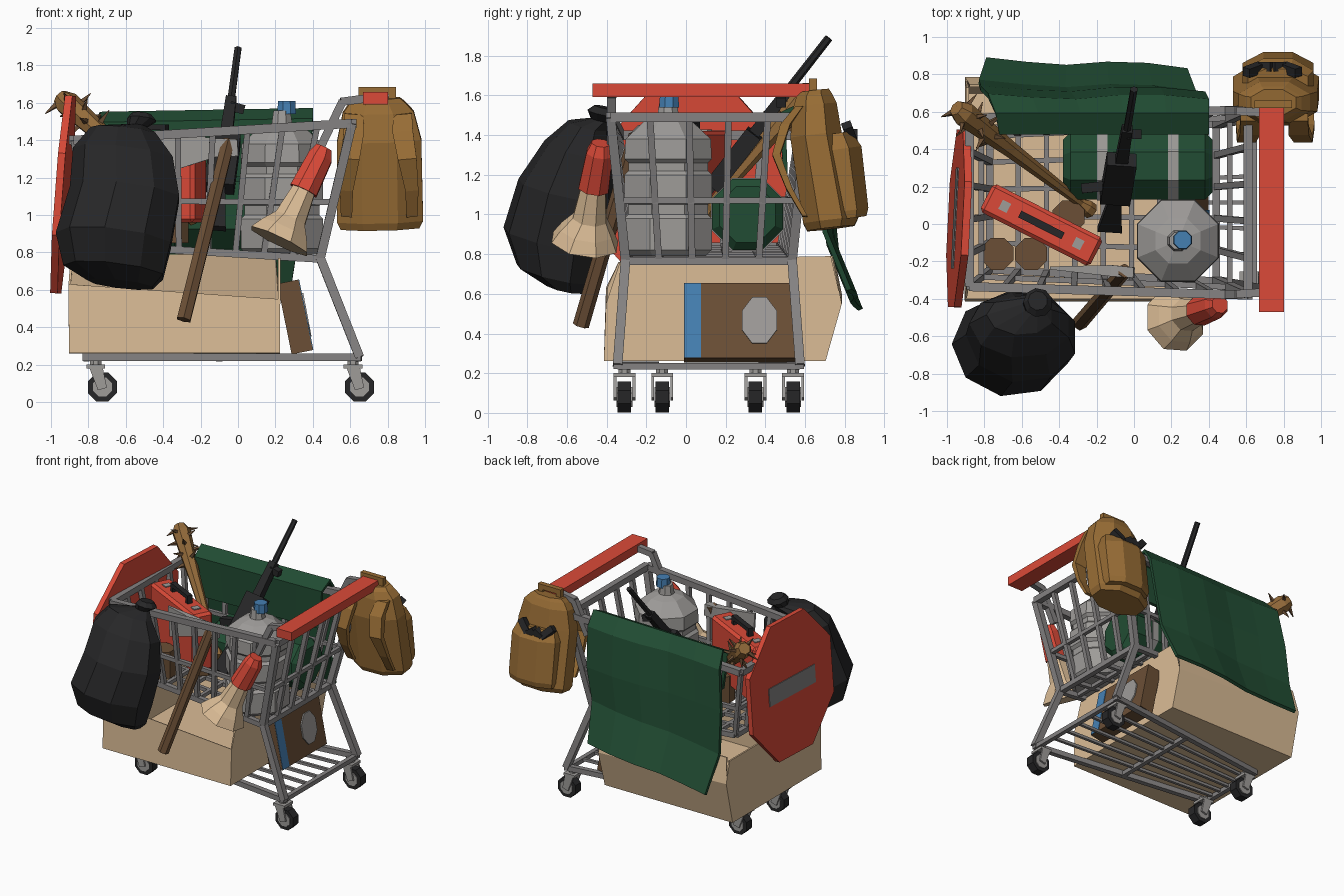
import bpy, bmesh, math, random
from mathutils import Vector as V, Matrix, Euler

if "Cube" in bpy.data.objects:
    bpy.data.objects.remove(bpy.data.objects["Cube"])
random.seed(3)
CY = 0.115  # cart centre line

def lin(c):
    return c / 12.92 if c < 0.04 else ((c + 0.055) / 1.055) ** 2.4
MATS = {}
for n, c in dict(red=(.86, .29, .22), black=(.15, .15, .155), ochre=(.60, .43, .21), green=(.13, .30, .20),
                 tan=(.86, .74, .59), brown=(.42, .31, .21), blue=(.27, .50, .70), bat=(.58, .42, .23),
                 steel=(.52, .51, .51), pale=(.62, .61, .60)).items():
    MATS[n] = bpy.data.materials.new(n)
    MATS[n].diffuse_color = (*[lin(x) for x in c], 1)

def finish(name, bm, mat="steel", thick=0):
    bmesh.ops.recalc_face_normals(bm, faces=bm.faces[:])
    me = bpy.data.meshes.new(name)
    bm.to_mesh(me)
    ob = bpy.data.objects.new(name, me)
    bpy.context.collection.objects.link(ob)
    me.materials.append(MATS[mat])
    if thick:
        m = ob.modifiers.new("thickness", 'SOLIDIFY')
        m.thickness, m.offset = thick, 0
    return ob

def loft(bm, pts, radii, n=8):
    """Skin n-sided rings, radii measured to the flats, across the overall direction of pts."""
    pts = [V(p) for p in pts]
    d = (pts[-1] - pts[0]).normalized()
    ref = V((1, 0, 0)) if abs(d.x) < .9 else V((0, 1, 0))
    u = (ref - d * ref.dot(d)).normalized()
    v = d.cross(u)
    rings = []
    for p, r in zip(pts, radii):
        rx, ry = r if isinstance(r, tuple) else (r, r)
        k = 1 / math.cos(math.pi / n)
        rings.append([bm.verts.new(p + u * rx * k * math.cos(a) + v * ry * k * math.sin(a))
                      for a in [(2 * i + 1) * math.pi / n for i in range(n)]])
    for a, b in zip(rings, rings[1:]):
        for i in range(n):
            bm.faces.new((a[i], a[(i + 1) % n], b[(i + 1) % n], b[i]))
    bm.faces.new(rings[0][::-1])
    bm.faces.new(rings[-1])

def rod(bm, a, b, r=.014, n=4):
    loft(bm, [a, b], [r, r], n)

def box(bm, c, size, rot=(0, 0, 0)):
    m = Matrix.Translation(c) @ Euler(rot).to_matrix().to_4x4() @ Matrix.Diagonal((*size, 1))
    bmesh.ops.create_cube(bm, size=1, matrix=m)

def solid(name, pts, radii, n=8, mat="steel"):
    bm = bmesh.new()
    loft(bm, pts, radii, n)
    return finish(name, bm, mat)

def block(name, c, size, rot=(0, 0, 0), mat="steel"):
    bm = bmesh.new()
    box(bm, c, size, rot)
    return finish(name, bm, mat)

# basket: s is side (-1..1), t runs front to rear, h is height fraction
def bk(s, t, h):
    bot = V((-.77 + 1.21 * t, CY + s * (.36 + .06 * t), .84 - .075 * t))
    top = V((-.88 + 1.49 * t, CY + s * (.45 + .045 * t), 1.40 + .09 * t))
    return bot.lerp(top, h)
bm = bmesh.new()
for h, r in ((0, .02), (.42, .015), (1, .024)):
    c = [bk(-1, 0, h), bk(1, 0, h), bk(1, 1, h), bk(-1, 1, h)]
    for i in range(4):
        rod(bm, c[i], c[(i + 1) % 4], r)
for i in range(9):
    t = i / 8
    for s in (-1, 1):
        rod(bm, bk(s, t, 0), bk(s, t, 1), .016)
    rod(bm, bk(-1, t, 0), bk(1, t, 0), .014)
for i in range(1, 5):
    s = -1 + i * .4
    for t in (0, 1):
        rod(bm, bk(s, t, 0), bk(s, t, 1), .017)
    rod(bm, bk(s, 0, 0), bk(s, 1, 0), .014)
finish("basket", bm)

# lower frame, legs and handle brackets
bm = bmesh.new()
for s in (-1, 1):
    y = lambda w: CY + s * w
    rod(bm, (-.83, y(.27), .24), (.66, y(.46), .24), .02)
    rod(bm, (.65, y(.46), .24), (.44, y(.42), .77), .024)
    rod(bm, (.44, y(.42), .77), (.61, y(.495), 1.49), .024)
    rod(bm, (.44, y(.49), 1.36), (.56, y(.49), 1.61), .022)
    rod(bm, (.55, y(.49), 1.605), (.70, y(.48), 1.625), .022)
for x, w in ((-.81, .27), (-.1, .36), (.64, .46)):
    rod(bm, (x, CY - w, .235), (x, CY + w, .235), .017)
for i in range(-2, 3):
    rod(bm, (-.81, CY + i * .09, .24), (.64, CY + i * .14, .24), .011)
finish("lower_frame", bm)
solid("handle", [(.735, -.47, 1.625), (.735, .63, 1.625)], [(.066, .034)] * 2, 4, "red")

# casters
tyre, fork = bmesh.new(), bmesh.new()
for x, w in ((-.725, .235), (.65, .425)):
    for s in (-1, 1):
        y = CY + s * w
        rod(tyre, (x, y - .034, .08), (x, y + .034, .08), .077, 8)
        rod(fork, (x, y - .04, .08), (x, y + .04, .08), .05, 8)
        for e in (-.048, .048):
            loft(fork, [(x, y + e, .07), (x - .035, y + e, .19)], [(.025, .007), (.035, .007)], 4)
        box(fork, (x - .035, y, .19), (.10, .11, .02))
        rod(fork, (x - .035, y, .19), (x - .035, y, .23), .03, 8)
finish("tyres", tyre, "black")
finish("caster_forks", fork, "pale")

# open cardboard box with raised flaps
bm = bmesh.new()
lo = [bm.verts.new(p) for p in ((-.9, -.41, .265), (.22, -.41, .265), (.22, .70, .265), (-.9, .70, .265))]
mi = [bm.verts.new(p) for p in ((-.9, -.40, .63), (.22, -.40, .55), (.22, .78, .55), (-.9, .78, .60))]
bm.faces.new(lo)
for i in range(4):
    bm.faces.new((lo[i], lo[(i + 1) % 4], mi[(i + 1) % 4], mi[i]))
for i, j, a, b in ((1, 2, (.22, -.33, .77), (.22, .73, .79)), (2, 3, (.2, .73, .79), (-.88, .74, .79)),
                   (3, 0, (-.89, .73, .76), (-.89, -.34, .76))):
    bm.faces.new((mi[i], mi[j], bm.verts.new(b), bm.verts.new(a)))
finish("cardboard_box", bm, "tan", .014)

# leaning carton with stripe and badge
tilt = (0, -.2, 0)
block("carton", (.305, .27, .455), (.115, .56, .385), tilt, "brown")
block("carton_stripe", (.362, .033, .467), (.006, .083, .383), tilt, "blue")
solid("carton_badge", [(.35, .37, .463), (.371, .37, .467)], [(.088, .118)] * 2, 8, "pale")

# green blanket draped over the back rim
bm = bmesh.new()
rows = [(.50, 1.2, -.68, .38), (.49, 1.5, -.72, .40), (.59, 1.55, -.74, .40), (.67, 1.45, -.78, .40),
        (.71, 1.15, -.82, .38), (.73, .86, -.83, .33), (.85, .57, -.79, .285)]
grid = []
for j, (y, z, x0, x1) in enumerate(rows):
    grid.append([])
    for i in range(6):
        t = i / 5
        wv = .015 * math.cos(t * 9) * (j > 2) - (t - .5) * .03 * (j > 4)
        grid[-1].append(bm.verts.new((x0 + (x1 - x0) * t, y + wv, z + (t - .5) * (.1 if j > 4 else .02))))
for a, b in zip(grid, grid[1:]):
    for i in range(5):
        bm.faces.new((a[i], a[i + 1], b[i + 1], b[i]))
finish("blanket", bm, "green", .025)

# sleeping roll
solid("sleeping_roll", [(x, .31, 1.0) for x in (-.38, -.34, .38, .42)], [.14, .18, .18, .14], 8, "green")
for x in (-.17, .21):
    solid("roll_strap", [(x - .027, .31, 1.0), (x + .027, .31, 1.0)], [.185] * 2, 8, "pale")

# water jug
prof = [(.79, .19), (.82, .22), (.98, .22), (1.0, .2), (1.05, .2), (1.07, .22), (1.2, .22), (1.22, .2),
        (1.26, .2), (1.28, .22), (1.38, .215), (1.47, .12), (1.49, .055), (1.56, .045)]
solid("water_jug", [(.235, -.09, z) for z, r in prof], [r for z, r in prof], 8, "pale")
solid("jug_cap", [(.26, -.085, z) for z in (1.54, 1.61)], [.05, .046], 8, "blue")

# red tool case with handle and latches
R = (0, 0, -.47)
def tc(d, z):
    return V((-.495 + d * math.cos(.47), -.005 - d * math.sin(.47), z))
ob = block("tool_case", tc(0, 1.19), (.66, .17, .46), R, "red")
ob.modifiers.new("bevel", 'BEVEL').width = .02
bm = bmesh.new()
box(bm, tc(0, 1.47), (.26, .04, .03), R)
for d in (-.115, .115):
    box(bm, tc(d, 1.44), (.03, .04, .07), R)
finish("case_handle", bm, "black")
for d in (-.22, .22):
    block("case_latch", tc(d, 1.42), (.05, .055, .015), R, "pale")

# tins on the basket floor
for x, y in ((-.73, -.16), (-.55, -.16), (-.35, .04)):
    solid("tin", [(x, y, .85), (x, y, 1.06)], [.085] * 2, 8, "brown")

# octagonal road sign on the front end
nrm, c = V((1, -.05, -.075)).normalized(), V((-.935, .03, 1.11))
solid("road_sign", [c - nrm * .02, c + nrm * .02], [(.475, .53)] * 2, 8, "red")
solid("sign_bar", [c - nrm * .026, c - nrm * .018], [(.27, .07)] * 2, 4)

# rubbish bag hung on the front side
bag = [(-.62, -.61, .63, .17, .10), (-.66, -.65, .70, .26, .20), (-.655, -.65, .87, .30, .265),
       (-.60, -.60, 1.12, .285, .24), (-.61, -.54, 1.33, .26, .17), (-.60, -.49, 1.45, .17, .10),
       (-.53, -.43, 1.475, .05, .05), (-.52, -.42, 1.51, .075, .075), (-.51, -.41, 1.54, .05, .05)]
bm = bmesh.new()
loft(bm, [(x + .01 * random.uniform(-1, 1), y, z) for x, y, z, *_ in bag], [(a, b) for *_, a, b in bag], 9)
finish("rubbish_bag", bm, "black")

# megaphone
solid("megaphone_horn", [(.22, -.51, .86), (.25, -.50, .92), (.28, -.485, .98), (.36, -.465, 1.15)],
      [.165, .13, .085, .06], 8, "tan")
solid("megaphone_body", [(.35, -.465, 1.13), (.44, -.435, 1.31), (.46, -.43, 1.36)], [.076, .066, .045], 8, "red")

# axe hooked on the rim
solid("axe_handle", [(-.29, -.53, .44), (-.05, -.25, 1.40)], [.036, .034], 6, "brown")
bm = bmesh.new()
loft(bm, [(0, -.26, 1.36), (-.12, -.25, 1.36), (-.44, -.235, 1.33)], [(.028, .045), (.03, .05), (.008, .12)], 4)
finish("axe_head", bm, "pale")

# spiked club
a, b = V((-.23, .07, .98)), V((-.95, .62, 1.63))
solid("spiked_club", [a, a.lerp(b, .04), a.lerp(b, .08), a.lerp(b, .6), a.lerp(b, .95), b],
      [.04, .04, .022, .04, .062, .04], 7, "bat")
bm = bmesh.new()
d = (b - a).normalized()
side = d.orthogonal().normalized()
for i in range(14):
    n = Matrix.Rotation(i * 2.4, 3, d) @ side
    p = a.lerp(b, .72 + .02 * i)
    loft(bm, [p, p + n * .125], [.02, .002], 4)
finish("club_spikes", bm, "brown")

# long gun
a, b = V((-.13, -.03, .93)), V((0, .72, 1.89))
bm = bmesh.new()
def seg(t0, t1, r0, r1, n=4):
    loft(bm, [a.lerp(b, t0), a.lerp(b, t1)], [r0, r1], n)
seg(.5, 1, .02, .018, 6)
seg(.45, .72, (.035, .03), (.028, .028))
seg(.22, .5, (.08, .045), (.08, .045))
seg(0, .24, (.065, .02), (.03, .02))
p = a.lerp(b, .68)
rod(bm, p, p + V((.075, 0, -.02)), .025)
p = a.lerp(b, .32)
rod(bm, p, p + V((-.19, -.02, -.02)), .026)
finish("long_gun", bm, "black")

# backpack hung on the handle end
pk = [(.76, .73, .93, .21, .12), (.76, .73, .97, .23, .14), (.755, .655, 1.4, .225, .13),
      (.75, .65, 1.55, .19, .11), (.745, .645, 1.6, .15, .09), (.745, .65, 1.625, .12, .07)]
solid("backpack", [p[:3] for p in pk], [p[3:] for p in pk], 8, "ochre")
pk = [(.77, .82, .98, .18, .09), (.77, .82, 1.02, .19, .10), (.77, .775, 1.33, .19, .11), (.77, .76, 1.41, .16, .07)]
solid("backpack_pocket", [p[:3] for p in pk], [p[3:] for p in pk], 8, "ochre")
bm = bmesh.new()
for x, e in ((.62, -.04), (.88, .05)):
    path = [(x, .57, 1.54), (x, .50, 1.45), (x + e * .5, .455, 1.3), (x + e, .52, 1.13), (x + e, .60, .99)]
    loft(bm, path, [(.05, .02), (.055, .025), (.05, .02), (.035, .015), (.03, .012)], 4)
for x in (.665, .825):
    rod(bm, (x, .64, 1.58), (x, .64, 1.67), .02)
rod(bm, (.645, .64, 1.665), (.845, .64, 1.665), .02)
finish("backpack_straps", bm, "ochre")
bm = bmesh.new()
zig = [(.60, .81, 1.45), (.68, .84, 1.37), (.74, .84, 1.41), (.80, .84, 1.37), (.88, .81, 1.45)]
for p, q in zip(zig, zig[1:]):
    rod(bm, p, q, .025)
finish("backpack_buckles", bm, "black")

for m in bpy.data.materials:
    if m.users and not m.is_grease_pencil:
        m.use_nodes = True
        m.node_tree.nodes["Principled BSDF"].inputs["Base Color"].default_value = m.diffuse_color
